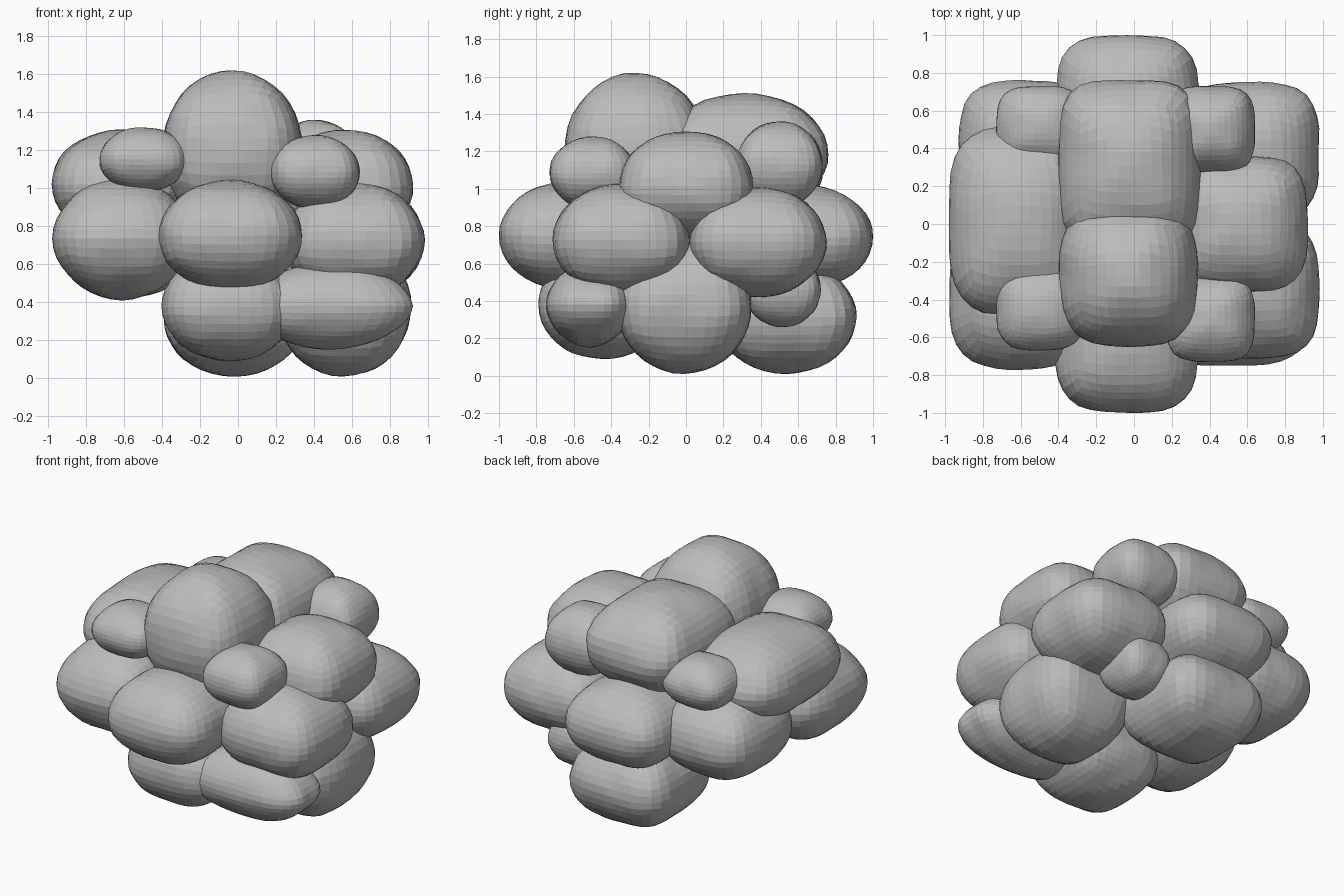
import bpy, bmesh
from mathutils import Vector, noise

cube = bpy.data.objects.get("Cube")
if cube:
    bpy.data.objects.remove(cube, do_unlink=True)

grey = bpy.data.materials.new("plain_grey")
grey.use_nodes = True
COLOUR = (0.5, 0.5, 0.5, 1)
grey.diffuse_color = COLOUR
grey.node_tree.nodes["Principled BSDF"].inputs["Base Color"].default_value = COLOUR


def lobe(name, xs, ys, zs, square=3.5, rise=2.0):
    """Rounded lobe filling a box: squarish in plan, elliptical in height."""
    spans = (xs, ys, zs)
    centre = Vector([(a + b) / 2 for a, b in spans])
    half = Vector([(b - a) / 2 for a, b in spans])
    bm = bmesh.new()
    bmesh.ops.create_cube(bm, size=2)
    bmesh.ops.subdivide_edges(bm, edges=bm.edges[:], cuts=9, use_grid_fill=True)
    for v in bm.verts:
        p = Vector([c * (0.8 + 0.2 * c * c) for c in v.co])
        plan = (abs(p.x) ** square + abs(p.y) ** square) ** (1 / square)
        p /= (plan ** rise + abs(p.z) ** rise) ** (1 / rise)
        p *= 1 + 0.02 * noise.noise(p * 2.5 + centre * 7)
        v.co = centre + Vector([p[i] * half[i] for i in range(3)])
    mesh = bpy.data.meshes.new(name)
    bm.to_mesh(mesh)
    bm.free()
    mesh.materials.append(grey)
    ob = bpy.data.objects.new(name, mesh)
    bpy.context.collection.objects.link(ob)


# Central column of lobes
lobe("top_front_lobe", (-0.4, 0.34), (-0.65, 0.11), (0.78, 1.62), square=3)
lobe("top_back_lobe", (-0.4, 0.35), (-0.14, 0.76), (0.86, 1.51), square=4)
lobe("front_lobe", (-0.42, 0.34), (-1, -0.26), (0.46, 1.04), square=3.2)
lobe("back_lobe", (-0.41, 0.34), (0.25, 1), (0.46, 1.02))
lobe("low_front_lobe", (-0.4, 0.3), (-0.79, -0.1), (0.09, 0.66), square=3.3)
lobe("low_back_lobe", (-0.39, 0.35), (0.16, 0.91), (0.01, 0.62), square=4.2)

# Lobes on the +x side
lobe("left_upper_lobe", (0.2, 0.92), (-0.36, 0.36), (0.72, 1.31))
lobe("left_front_lobe", (0.24, 0.98), (-0.71, 0.02), (0.42, 1.03))
lobe("left_back_lobe", (0.24, 0.98), (0.02, 0.75), (0.42, 1.01))
lobe("left_low_front_lobe", (0.05, 0.92), (-0.75, -0.28), (0.15, 0.61), square=3.2, rise=1.8)
lobe("left_low_lobe", (0.2, 0.91), (-0.37, 0.35), (0.01, 0.74))
lobe("left_low_knob", (0.24, 0.61), (0.31, 0.72), (0.26, 0.66))

# Lobes on the -x side
lobe("right_upper_lobe", (-0.98, -0.24), (-0.48, 0.51), (0.73, 1.31))
lobe("right_front_lobe", (-0.98, -0.24), (-0.77, 0.02), (0.41, 1.06), square=3, rise=1.85)
lobe("right_back_lobe", (-0.93, -0.22), (0.0, 0.76), (0.42, 1.02), square=3.3)

# Small knobs at the upper corners
lobe("left_front_knob", (0.17, 0.64), (-0.73, -0.27), (0.89, 1.28))
lobe("left_back_knob", (0.17, 0.64), (0.27, 0.73), (0.9, 1.36))
lobe("right_front_knob", (-0.73, -0.26), (-0.67, -0.23), (0.98, 1.32), square=3)
lobe("right_back_knob", (-0.73, -0.26), (0.3, 0.73), (0.91, 1.25), square=3.2)
